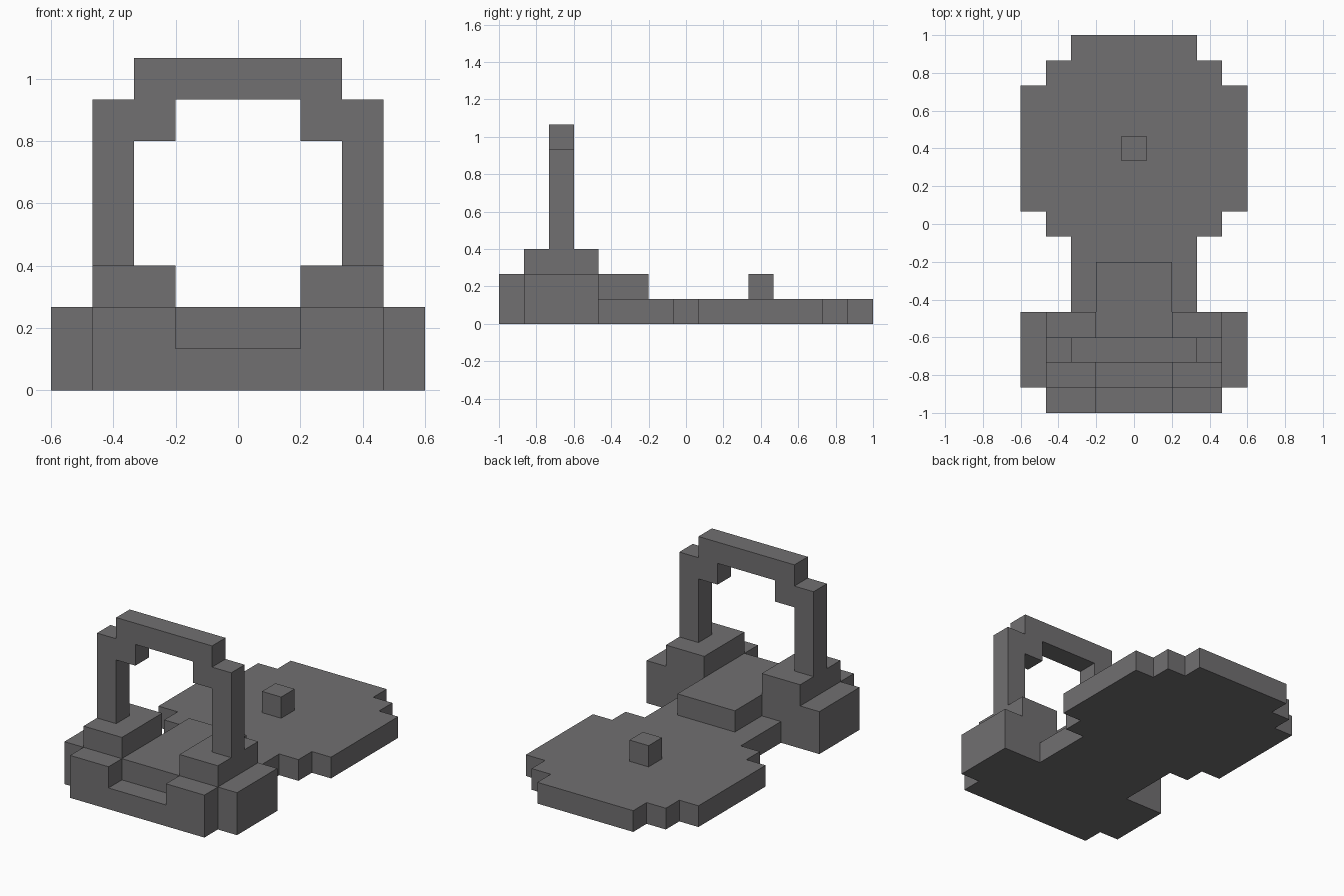
import bpy
import bmesh
from mathutils import Vector

default = bpy.data.objects.get("Cube")
if default:
    bpy.data.objects.remove(default, do_unlink=True)

U = 2 / 15  # size of one block

grey = bpy.data.materials.new("dark_grey")
grey.use_nodes = True
colour = (0.165, 0.16, 0.165, 1)
grey.diffuse_color = colour
bsdf = grey.node_tree.nodes["Principled BSDF"]
bsdf.inputs["Base Color"].default_value = colour


def mirrored(half):
    """Close a right-hand outline with its reflection across x = 0."""
    return half + [(-x, v) for x, v in reversed(half)]


def prism(name, outline, start, end, axis="z"):
    """Extrude an outline, in block units, along z (xy outline) or y (xz outline)."""
    bm = bmesh.new()
    if axis == "z":
        points = [Vector((x, v, start)) for x, v in outline]
        step = Vector((0, 0, end - start))
    else:
        points = [Vector((x, start, v)) for x, v in outline]
        step = Vector((0, end - start, 0))
    face = bm.faces.new([bm.verts.new(p * U) for p in points])
    top = bmesh.ops.extrude_face_region(bm, geom=[face], use_keep_orig=True)["geom"]
    verts = [g for g in top if isinstance(g, bmesh.types.BMVert)]
    bmesh.ops.translate(bm, verts=verts, vec=step * U)
    bmesh.ops.recalc_face_normals(bm, faces=bm.faces)
    mesh = bpy.data.meshes.new(name)
    bm.to_mesh(mesh)
    bm.free()
    mesh.materials.append(grey)
    obj = bpy.data.objects.new(name, mesh)
    bpy.context.collection.objects.link(obj)
    return obj


def rect(x0, x1, y0, y1):
    return [(x0, y0), (x1, y0), (x1, y1), (x0, y1)]


# Flat base: stepped round plate, narrow neck and wide front foot
prism("base_plate", mirrored([
    (2.5, 7.5), (2.5, 6.5), (3.5, 6.5), (3.5, 5.5), (4.5, 5.5), (4.5, 0.5),
    (3.5, 0.5), (3.5, -0.5), (2.5, -0.5), (2.5, -3.5), (4.5, -3.5),
    (4.5, -6.5), (3.5, -6.5), (3.5, -7.5)]), 0, 1)

# Second layer: tongue at the back, notch at the front
prism("foot_upper", mirrored([
    (1.5, -1.5), (1.5, -3.5), (4.5, -3.5), (4.5, -6.5),
    (3.5, -6.5), (3.5, -7.5), (1.5, -7.5), (1.5, -6.5)]), 1, 2)

# Raised blocks that carry the arch
for side, s in (("left", 1), ("right", -1)):
    prism(side + "_shoulder", rect(1.5 * s, 3.5 * s, -6.5, -3.5), 2, 3)

# Stepped upright arch
prism("arch", mirrored([
    (2.5, 8), (2.5, 7), (3.5, 7), (3.5, 3),
    (2.5, 3), (2.5, 6), (1.5, 6), (1.5, 7)]), -5.5, -4.5, axis="y")

# Small peg on the round plate
prism("peg", rect(-0.5, 0.5, 2.5, 3.5), 1, 2)
